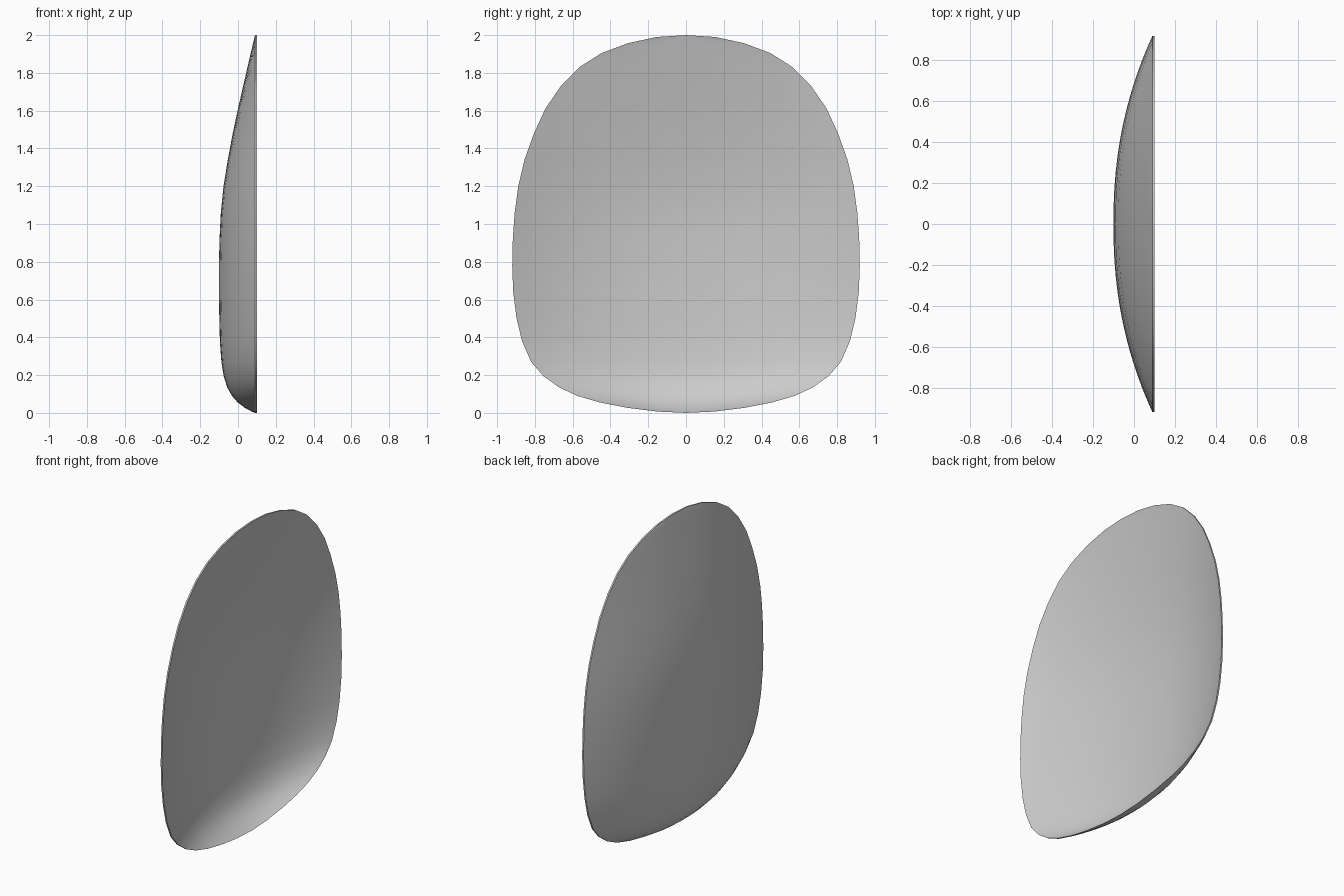
import bpy, bmesh, math

if "Cube" in bpy.data.objects:
    bpy.data.objects.remove(bpy.data.objects["Cube"])

# Cross-section rows, bottom to top: height, half width, bowl depth
ROWS = [
    (0.007, 0.15, 0.017), (0.027, 0.31, 0.054), (0.055, 0.455, 0.091),
    (0.09, 0.575, 0.122), (0.135, 0.672, 0.147), (0.195, 0.755, 0.166),
    (0.27, 0.82, 0.178), (0.38, 0.868, 0.186), (0.5, 0.897, 0.189),
    (0.64, 0.915, 0.191), (0.78, 0.92, 0.191), (0.92, 0.917, 0.188),
    (1.06, 0.907, 0.181), (1.2, 0.888, 0.167), (1.34, 0.855, 0.144),
    (1.48, 0.805, 0.118), (1.61, 0.745, 0.09), (1.73, 0.663, 0.063),
    (1.83, 0.565, 0.040), (1.905, 0.447, 0.0225), (1.958, 0.305, 0.010),
    (1.99, 0.155, 0.0025),
]
COLS = 28
RIM_X, THICK = 0.09, 0.01

bm = bmesh.new()


def skin(offset):
    """One curved skin of the shell; returns its closed boundary loop."""
    grid = []
    for z, w, d in ROWS:
        row = []
        for i in range(COLS + 1):
            s = -math.cos(math.pi * i / COLS) * 0.5 + (2 * i / COLS - 1) * 0.5
            x = RIM_X + offset - d * (1 - abs(s) ** 2.2)
            row.append(bm.verts.new((x, w * s, z)))
        grid.append(row)
    bottom = bm.verts.new((RIM_X + offset, 0, 0))
    top = bm.verts.new((RIM_X + offset, 0, 2))
    for a, b in zip(grid, grid[1:]):
        for i in range(COLS):
            bm.faces.new((a[i], a[i + 1], b[i + 1], b[i]))
    for i in range(COLS):
        bm.faces.new((bottom, grid[0][i + 1], grid[0][i]))
        bm.faces.new((top, grid[-1][i], grid[-1][i + 1]))
    return [bottom] + [r[-1] for r in grid] + [top] + [r[0] for r in reversed(grid)]


# Outer and inner skins joined by a narrow rim
outer, inner = skin(0), skin(THICK)
n = len(outer)
for i in range(n):
    j = (i + 1) % n
    bm.faces.new((outer[i], outer[j], inner[j], inner[i]))
bmesh.ops.recalc_face_normals(bm, faces=bm.faces)

mesh = bpy.data.meshes.new("curved_shell")
bm.to_mesh(mesh)
bm.free()
shell = bpy.data.objects.new("curved_shell", mesh)
bpy.context.collection.objects.link(shell)
bpy.context.view_layer.objects.active = shell
shell.select_set(True)
bpy.ops.object.shade_smooth_by_angle(angle=math.radians(40))
